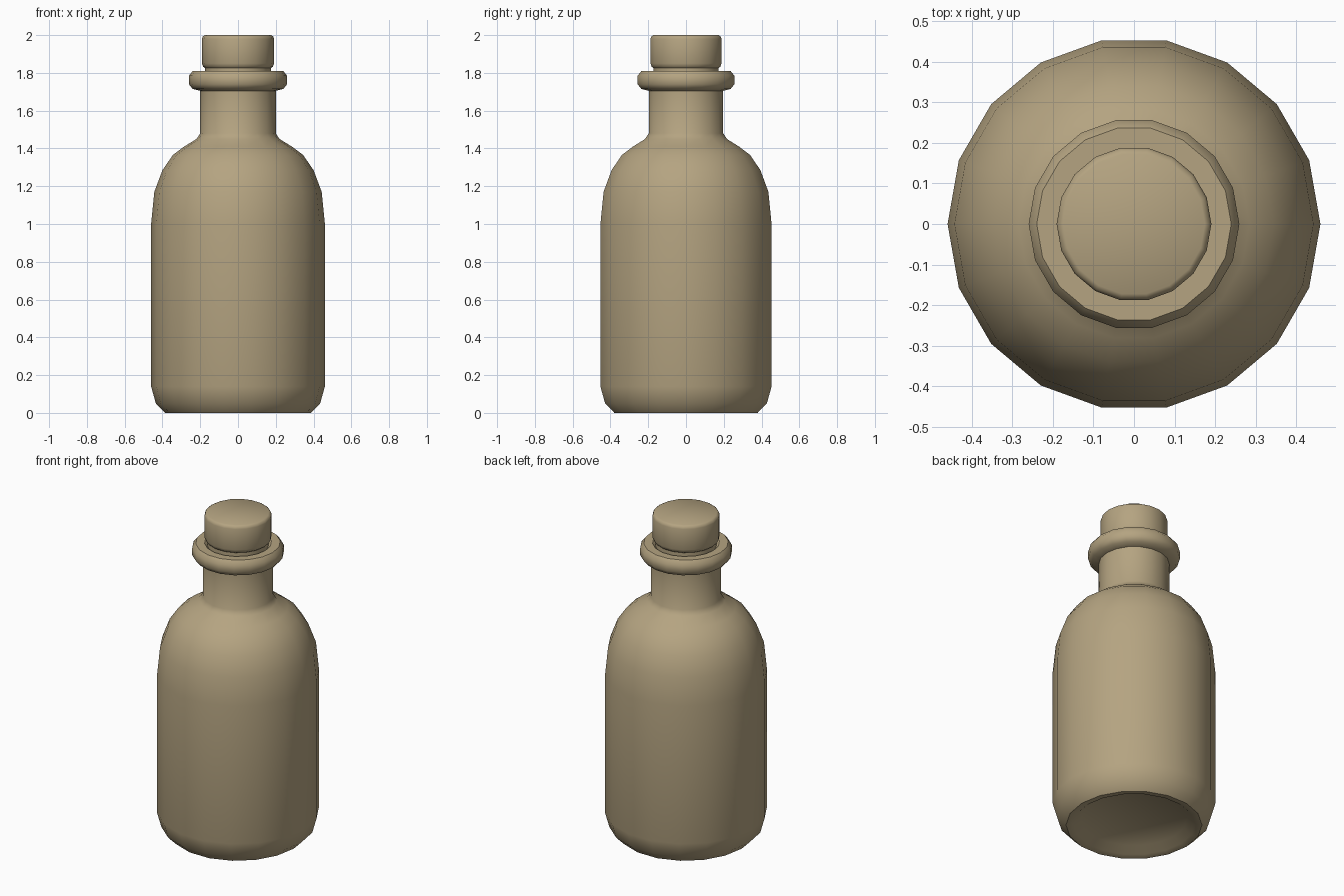
import bpy, bmesh, math

if "Cube" in bpy.data.objects:
    bpy.data.objects.remove(bpy.data.objects["Cube"])

SIDES = 18


def lathe(name, profile):
    """Spin a (radius, height) profile around z; radius 0 makes a pole."""
    bm = bmesh.new()
    rings = []
    for r, z in profile:
        if r == 0:
            rings.append([bm.verts.new((0, 0, z))] * SIDES)
        else:
            rings.append([bm.verts.new((r * math.cos(math.tau * i / SIDES),
                                        r * math.sin(math.tau * i / SIDES), z))
                          for i in range(SIDES)])
    for a, b in zip(rings, rings[1:]):
        for i in range(SIDES):
            j = (i + 1) % SIDES
            quad = list(dict.fromkeys((a[i], a[j], b[j], b[i])))
            bm.faces.new(quad)
    bmesh.ops.recalc_face_normals(bm, faces=bm.faces)
    mesh = bpy.data.meshes.new(name)
    bm.to_mesh(mesh)
    bm.free()
    obj = bpy.data.objects.new(name, mesh)
    bpy.context.collection.objects.link(obj)
    bpy.ops.object.select_all(action='DESELECT')
    obj.select_set(True)
    bpy.context.view_layer.objects.active = obj
    bpy.ops.object.shade_smooth_by_angle(angle=math.radians(40))
    return obj


# Bottle: recessed base, body, shoulder, neck, rolled lip and mouth
lathe("bottle", [
    (0, 0.04), (0.30, 0.04), (0.345, 0.005), (0.385, 0.0),
    (0.435, 0.05), (0.46, 0.14), (0.46, 1.0), (0.443, 1.17),
    (0.40, 1.285), (0.345, 1.365), (0.285, 1.41), (0.22, 1.45),
    (0.20, 1.48), (0.20, 1.705), (0.24, 1.715), (0.26, 1.74),
    (0.26, 1.785), (0.24, 1.81), (0.19, 1.81), (0.175, 1.795),
    (0.175, 1.60), (0, 1.60),
])

# Stopper: plug pushed into the neck with a wider cap
lathe("stopper", [
    (0, 1.61), (0.174, 1.61), (0.174, 1.825), (0.184, 1.832),
    (0.191, 1.85), (0.191, 1.98), (0.186, 1.993), (0.175, 2.0), (0, 2.0),
])

# Tan colour shared by both parts
mat = bpy.data.materials.new("tan")
mat.diffuse_color = (0.46, 0.37, 0.22, 1)
mat.use_nodes = True
mat.node_tree.nodes["Principled BSDF"].inputs["Base Color"].default_value = mat.diffuse_color
for obj in bpy.context.collection.objects:
    obj.data.materials.append(mat)
